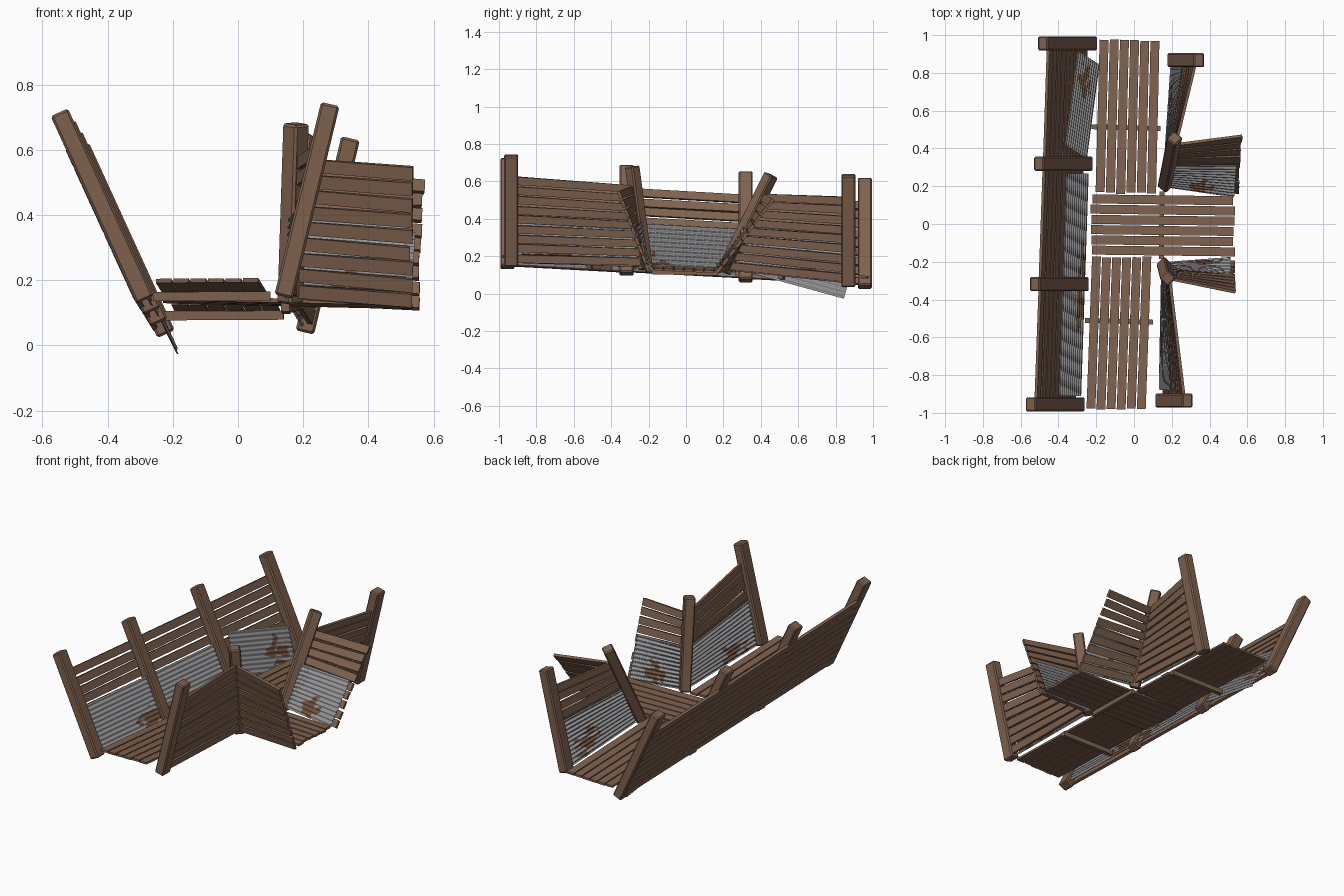
import bpy, bmesh, math, random
from mathutils import Vector, noise

random.seed(4)
cube = bpy.data.objects.get("Cube")
if cube:
    bpy.data.objects.remove(cube, do_unlink=True)


def material(name, rgb):
    m = bpy.data.materials.new(name)
    m.use_nodes = True
    m.diffuse_color = (*rgb, 1)
    bsdf = m.node_tree.nodes["Principled BSDF"]
    bsdf.inputs["Base Color"].default_value = (*rgb, 1)
    bsdf.inputs["Roughness"].default_value = 0.9
    return m


WOOD = material("brown wood", (0.21, 0.12, 0.077))
METAL = material("grey metal", (0.30, 0.30, 0.31))
RUST = material("rust", (0.17, 0.085, 0.05))


def finish(name, bm, mats):
    bmesh.ops.recalc_face_normals(bm, faces=bm.faces)
    mesh = bpy.data.meshes.new(name)
    bm.to_mesh(mesh)
    bm.free()
    for m in mats:
        mesh.materials.append(m)
    ob = bpy.data.objects.new(name, mesh)
    bpy.context.collection.objects.link(ob)
    return ob


def add_box(bm, a, b):
    """Box between two end quads, each listed in loop order."""
    va, vb = [bm.verts.new(p) for p in a], [bm.verts.new(p) for p in b]
    bm.faces.new(va)
    bm.faces.new(vb[::-1])
    for i in range(4):
        j = (i + 1) % 4
        bm.faces.new((va[i], vb[i], vb[j], va[j]))


def beam(name, start, end, side, w, d, bevel=0.0):
    """Straight timber; w is its width along side, d its other width."""
    start, end = Vector(start), Vector(end)
    axis = (end - start).normalized()
    out = axis.cross(Vector(side)).normalized()
    along = out.cross(axis)
    ring = [along * (w / 2 * i) + out * (d / 2 * j)
            for i, j in ((-1, -1), (1, -1), (1, 1), (-1, 1))]
    bm = bmesh.new()
    add_box(bm, [start + r for r in ring], [end + r for r in ring])
    ob = finish(name, bm, [WOOD])
    if bevel:
        mod = ob.modifiers.new("Worn edges", "BEVEL")
        mod.width = bevel
        mod.segments = 1


class Wall:
    """Ruled surface between two post lines; u runs along, v up."""

    def __init__(self, first, second, outward):
        self.lines = [[Vector(p) for p in line] for line in (first, second)]
        self.outward = Vector(outward)

    def point(self, u, v, offset=0):
        (b0, t0), (b1, t1) = self.lines
        low, high = b0.lerp(b1, u), t0.lerp(t1, u)
        n = (b1.lerp(t1, v) - b0.lerp(t0, v)).cross(high - low).normalized()
        if n.dot(self.outward) < 0:
            n = -n
        return low + (high - low) * v + n * offset

    def boards(self, name, u0, u1, offset, count=9):
        bm = bmesh.new()
        low, high, thick = 0.03, 0.82, 0.008
        pitch = (high - low) / count
        half = pitch * 0.41
        for i in range(count):
            ends = []
            for u in (u0, u1):
                u += random.uniform(-0.012, 0.012)
                v = low + pitch * (i + 0.5) + random.uniform(-0.006, 0.006)
                ends.append([self.point(u, v + half * s, offset + thick * t)
                             for s, t in ((-1, -1), (1, -1), (1, 1), (-1, 1))])
            add_box(bm, *ends)
        finish(name, bm, [WOOD])

    def sheet(self, name, u0, u1, rust, v0=0.02, v1=0.47, tilt=0.0, offset=-0.01):
        nu, waves, per = 28, 11, 6
        nv = waves * per
        bm = bmesh.new()
        grid = []
        for j in range(nv + 1):
            r = j / nv
            wave = 0.006 * math.sin(2 * math.pi * r * waves)
            grid.append([bm.verts.new(self.point(
                u0 + (u1 - u0) * i / nu - tilt * 0.6 * (r - 0.5),
                v0 + (v1 - v0) * r + tilt * (i / nu - 0.5),
                offset + wave)) for i in range(nu + 1)])
        for j in range(nv):
            for i in range(nu):
                f = bm.faces.new((grid[j][i], grid[j][i + 1],
                                  grid[j + 1][i + 1], grid[j + 1][i]))
                f.smooth = True
                # Rust blotch with a ragged rim
                s, r = i / nu, j / nv
                gap = math.hypot((s - rust[0]) / 0.2, (r - rust[1]) / 0.22)
                ragged = noise.noise(Vector((s * 9, r * 9, u0 + rust[0])))
                f.material_index = 1 if gap + ragged * 1.3 < 0.8 else 0
        finish(name, bm, [METAL, RUST])


def deck(name, corners, count=6, thick=0.013):
    """Planks filling a quad: start-left, start-right, end-left, end-right."""
    a0, a1, b0, b1 = [Vector(c) for c in corners]
    down = Vector((0, 0, -thick))
    bm = bmesh.new()
    for i in range(count):
        lo, hi = (i + 0.06) / count, (i + 0.94) / count
        ends = []
        for left, right, along in ((a0, a1, b0 - a0), (b0, b1, a0 - b0)):
            slip = along.normalized() * random.uniform(0, 0.012)
            p, q = left.lerp(right, lo) + slip, left.lerp(right, hi) + slip
            ends.append([p, q, q + down, p + down])
        add_box(bm, *ends)
    finish(name, bm, [WOOD])


# Long wall: four evenly spaced posts sinking towards the back
foot, head = Vector((-0.285, -0.955, 0.14)), Vector((-0.548, -0.955, 0.715))
drift = Vector((0.0215, 0.637, -0.035))
long_posts = [(foot + drift * i, head + drift * i) for i in range(4)]
for i, (b, t) in enumerate(long_posts):
    beam(f"long_wall_post_{i + 1}", b, t, (0, 1, 0), 0.075, 0.058, 0.007)
sheet_style = [dict(u0=0.07, u1=0.95, rust=(0.85, 0.2)),
               dict(u0=0.06, u1=0.92, rust=(0.1, 0.15)),
               dict(u0=0.1, u1=0.88, rust=(0.75, 0.5), v0=-0.03, v1=0.42, tilt=-0.19)]
for i, style in enumerate(sheet_style):
    wall = Wall(long_posts[i], long_posts[i + 1], (-1, 0, 0))
    wall.boards(f"long_wall_boards_{i + 1}", -0.03, 1.03, 0.023)
    wall.sheet(f"long_wall_sheet_{i + 1}", **style)

# Posts of the broken wall; the two corner posts stand diagonally
front_post = ((0.14, -0.935, 0.15), (0.283, -0.935, 0.74))
front_corner = ((0.16, -0.215, 0.13), (0.178, -0.288, 0.68))
back_corner = ((0.165, 0.2, 0.115), (0.215, 0.455, 0.635))
back_post = ((0.205, 0.868, 0.04), (0.345, 0.868, 0.635))
beam("front_post", *front_post, (0, 1, 0), 0.075, 0.058, 0.007)
beam("back_post", *back_post, (0, 1, 0), 0.075, 0.058, 0.007)
beam("front_corner_post", *front_corner, (1, 1, 0), 0.062, 0.062, 0.007)
beam("back_corner_post", *back_corner, (1, -1, 0), 0.062, 0.062, 0.007)

# Open ends of the side passage walls
front_end = ((0.53, -0.18, 0.10), (0.537, -0.39, 0.66))
back_end = ((0.55, 0.14, 0.10), (0.575, 0.53, 0.606))
wall_parts = [
    ("front_wall", front_post, front_corner, (1, 0, 0), -0.03, 1.02, (0.3, 0.2)),
    ("back_wall", back_corner, back_post, (1, 0, 0), -0.02, 1.05, (0.7, 0.3)),
    ("passage_front_wall", front_corner, front_end, (0, -1, 0), 0, 1, (0.5, 0.25)),
    ("passage_back_wall", back_corner, back_end, (0, 1, 0), 0, 1, (0.45, 0.2)),
]
for name, first, second, outward, u0, u1, rust in wall_parts:
    wall = Wall(first, second, outward)
    wall.boards(name + "_boards", u0, u1, 0.012)
    wall.sheet(name + "_sheet", 0.08, 0.95, rust, offset=-0.012)

# Walkway decks and the battens beneath them
deck("front_deck", [(-0.255, -0.985, 0.205), (0.065, -0.985, 0.207),
                    (-0.225, -0.165, 0.157), (0.095, -0.17, 0.159)])
deck("back_deck", [(-0.207, 0.16, 0.137), (0.12, 0.155, 0.139),
                   (-0.185, 0.98, 0.093), (0.138, 0.972, 0.095)])
deck("passage_deck", [(-0.23, -0.165, 0.152), (-0.23, 0.16, 0.142),
                      (0.535, -0.175, 0.136), (0.535, 0.15, 0.124)])
beam("front_batten", (-0.26, -0.51, 0.15), (0.1, -0.52, 0.152), (0, 1, 0), 0.026, 0.028)
beam("back_batten", (-0.225, 0.515, 0.091), (0.14, 0.505, 0.093), (0, 1, 0), 0.026, 0.028)
beam("passage_batten", (0.145, -0.185, 0.118), (0.148, 0.172, 0.11), (1, 0, 0), 0.026, 0.028)
